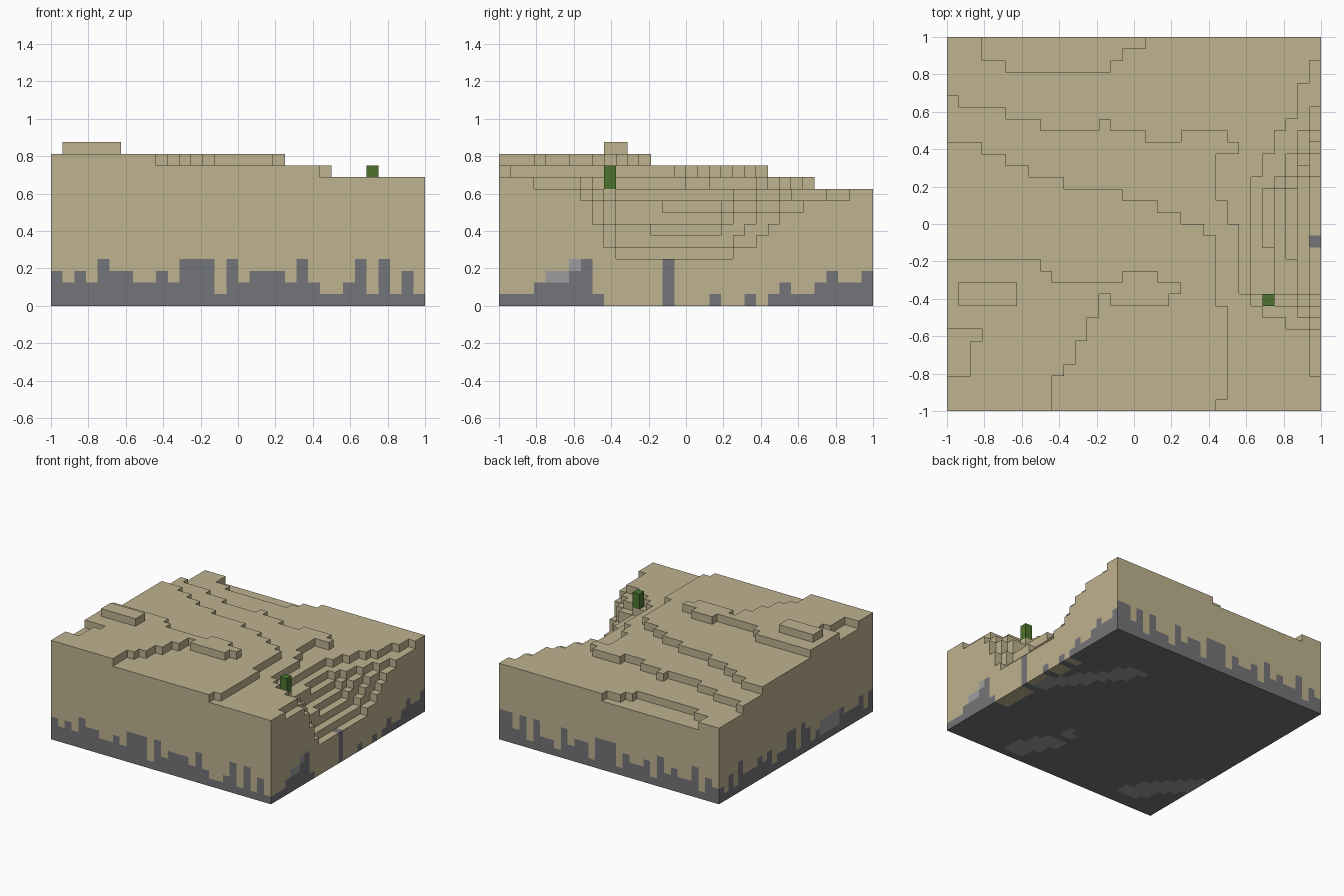
import bpy
import bmesh
from mathutils import Vector

N = 32            # cells per side
S = 2 / N         # cell size

cube = bpy.data.objects.get("Cube")
if cube:
    bpy.data.objects.remove(cube, do_unlink=True)


def material(name, rgb):
    mat = bpy.data.materials.new(name)
    mat.use_nodes = True
    mat.diffuse_color = (*rgb, 1)
    mat.node_tree.nodes["Principled BSDF"].inputs["Base Color"].default_value = (*rgb, 1)
    return mat


sand = material("sand", (.52, .445, .275))
stone = material("dark stone", (.175, .177, .19))
pale = material("pale stone", (.34, .34, .355))
green = material("cactus green", (.075, .175, .027))
SAND, STONE, PALE = range(3)


def runs(*pairs):
    """Expand (count, value) pairs into one value per column."""
    return [value for count, value in pairs for _ in range(count)]


def fill(height, columns, rows, level):
    for i in columns:
        for j in rows:
            height[i][j] = level


# Terraces: each column is raised up to a stepped border line
height = [[10] * N for _ in range(N)]
border_low = runs((1, 27), (4, 26), (3, 25), (5, 24), (1, 25), (3, 24), (3, 23),
                  (4, 24), (1, 23), (1, 10), (1, 9), (2, 8), (2, 7), (1, 3))
border_mid = runs((3, 23), (2, 22), (2, 21), (3, 20), (5, 19), (3, 18),
                  (2, 17), (2, 16), (1, 15), (1, 9))
border_top = runs((8, 13), (1, 12), (6, 11), (3, 12), (2, 11))
border_foot = runs((9, 0), (1, 3), (1, 4), (1, 6), (1, 8), (1, 10), (5, 9), (1, 10))

for i, end in enumerate(border_low):
    fill(height, [i], range(end), 11)
for i, end in enumerate(border_mid):
    fill(height, [i], range(end), 12)
for i, (start, end) in enumerate(zip(border_foot, border_top)):
    fill(height, [i], range(start, end), 13)

# Hollows and the small mound
fill(height, [23], range(1), 11)
fill(height, [23], range(18, 22), 10)
fill(height, [24], range(16, 22), 10)
fill(height, range(2), range(3, 7), 12)
fill(height, [2], [6], 12)
fill(height, range(1, 6), range(9, 11), 14)
for i, start in enumerate(runs((2, 30), (9, 29), (1, 30), (2, 31)), 3):
    fill(height, [i], range(start, N), 9)

# Stepped pit: nested row ranges, the last one always at the outer column
pit = {
    9: [(10, 20), (10, 22), (9, 24), (9, 25), (8, 28), (7, 30)],
    8: [(14, 19), (10, 20), (10, 22), (9, 24), (8, 26)],
    7: [(10, 19), (10, 20), (9, 22), (8, 24)],
    6: [(13, 19), (10, 21), (9, 23)],
    5: [(10, 20), (9, 22)],
    4: [(10, 20)],
}
for level, spans in pit.items():
    for i, span in enumerate(spans, N - len(spans)):
        fill(height, [i], range(*span), level)

# Height of the stone layer along each outer wall
skirt = {
    "front": "32324332232444142333242112414131",
    "right": "11123344100000400010010121123223",
    "back": "23142232413223144413324122414244",
    "left": "31322233332213414422132322241312",
}


def wall_colour(wall, index, k):
    if wall == "right" and (k, index) in ((2, 4), (2, 5), (3, 6)):
        return PALE
    if wall == "left" and 7 <= index <= 10 and 1 <= k <= 2:
        return PALE
    return STONE if k < int(skirt[wall][index]) else SAND


# Pale veins on the underside: segment start, segment end, radius
veins = [((.89, .02), (.47, .58), .07), ((.42, -.85), (.3, -.65), .1),
         ((.26, -.45), (.25, -.45), .05), ((-.99, -.4), (-.65, -.8), .09)]


def underside_colour(i, j):
    p = Vector(((i + .5) * S - 1, (j + .5) * S - 1))
    for a, b, radius in veins:
        a, d = Vector(a), Vector(b) - Vector(a)
        t = min(1, max(0, (p - a).dot(d) / d.dot(d)))
        if (p - a - d * t).length < radius:
            return PALE
    return SAND if i >= 30 and skirt["right"][j] == "0" else STONE


def finish(bm, name, mats):
    bmesh.ops.remove_doubles(bm, verts=bm.verts, dist=S / 100)
    mesh = bpy.data.meshes.new(name)
    bm.to_mesh(mesh)
    bm.free()
    for mat in mats:
        mesh.materials.append(mat)
    obj = bpy.data.objects.new(name, mesh)
    bpy.context.collection.objects.link(obj)
    return obj


# Terrain block: tops, underside and every exposed side of the cells
bm = bmesh.new()


def quad(points, colour):
    verts = [bm.verts.new((x * S - 1, y * S - 1, z * S)) for x, y, z in points]
    bm.faces.new(verts).material_index = colour


sides = [("front", 0, -1, (0, 0), (1, 0)), ("right", 1, 0, (1, 0), (1, 1)),
         ("back", 0, 1, (1, 1), (0, 1)), ("left", -1, 0, (0, 1), (0, 0))]
corners = [(0, 0), (1, 0), (1, 1), (0, 1)]

for i in range(N):
    for j in range(N):
        h = height[i][j]
        seam = i == N - 1 and j == 14      # stone seam reaching the pit floor
        quad([(i + a, j + b, h) for a, b in corners], STONE if seam else SAND)
        quad([(i + a, j + b, 0) for a, b in reversed(corners)], underside_colour(i, j))
        for wall, dx, dy, p, q in sides:
            x, y = i + dx, j + dy
            inside = 0 <= x < N and 0 <= y < N
            for k in range(height[x][y] if inside else 0, h):
                colour = SAND if inside else wall_colour(wall, i if dy else j, k)
                quad([(i + p[0], j + p[1], k), (i + q[0], j + q[1], k),
                      (i + q[0], j + q[1], k + 1), (i + p[0], j + p[1], k + 1)], colour)
finish(bm, "terrain_block", [sand, stone, pale])

# Cactus: two cells tall, on the rim of the pit
bm = bmesh.new()
bmesh.ops.create_cube(bm, size=S)
bmesh.ops.scale(bm, vec=(1, 1, 2), verts=bm.verts)
bmesh.ops.translate(bm, vec=(27.5 * S - 1, 9.5 * S - 1, 11 * S), verts=bm.verts)
finish(bm, "cactus", [green])
